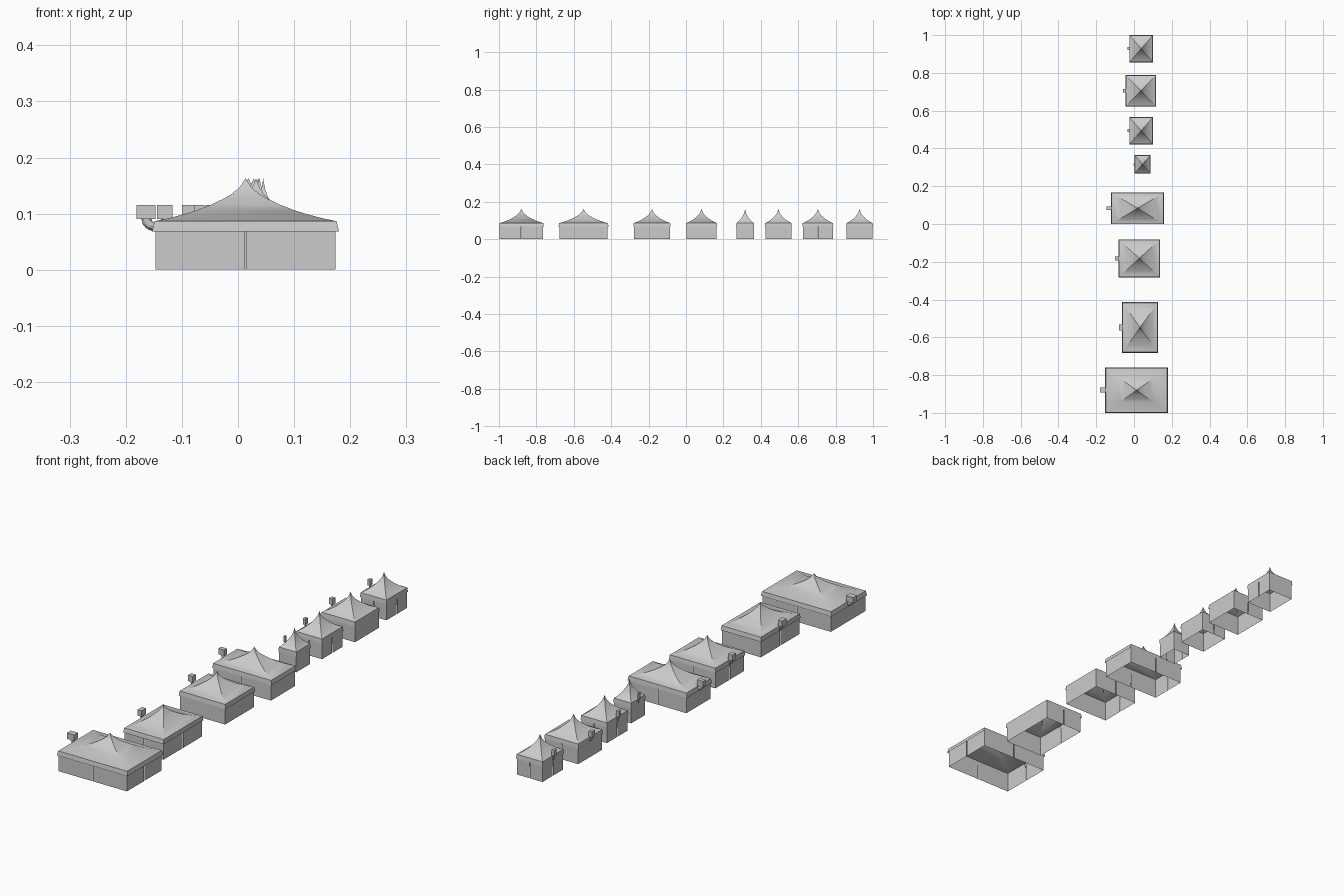
import bpy, math

if "Cube" in bpy.data.objects:
    bpy.data.objects.remove(bpy.data.objects["Cube"])

# centre x, centre y, half width, half depth of each tent in the row
TENTS = [
    (0.0134, -0.880, 0.1665, 0.120),
    (0.032, -0.548, 0.095, 0.134),
    (0.028, -0.182, 0.110, 0.100),
    (0.0185, 0.083, 0.140, 0.084),
    (0.045, 0.316, 0.042, 0.048),
    (0.038, 0.494, 0.0625, 0.072),
    (0.036, 0.705, 0.0805, 0.083),
    (0.038, 0.928, 0.0625, 0.072),
]
# (relative radius, height) profiles
ROOF = [(0.975, 0.0865), (0.84, 0.091), (0.68, 0.098), (0.53, 0.1055),
        (0.375, 0.1155), (0.23, 0.127), (0.15, 0.1345), (0.10, 0.141), (0.05, 0.149)]
CAP = [(0.13, 0.138), (0.085, 0.143), (0.045, 0.151), (0.002, 0.1625)]
VALANCE = [(1.0, 0.068), (0.975, 0.0865)]
WALL, WALL_TOP, SLIT = 0.965, 0.0865, 0.008


def make(name, verts, faces, tent, smooth=False):
    """Mesh in tent units (x, y relative to half size), scaled into place."""
    cx, cy, hx, hy = tent
    me = bpy.data.meshes.new(name)
    me.from_pydata([(cx + x * hx, cy + y * hy, z) for x, y, z in verts], [], faces)
    ob = bpy.data.objects.new(name, me)
    bpy.context.collection.objects.link(ob)
    if smooth:
        bpy.ops.object.select_all(action='DESELECT')
        bpy.context.view_layer.objects.active = ob
        ob.select_set(True)
        bpy.ops.object.shade_smooth_by_angle(angle=math.radians(30))
    return ob


def bridge(rings, n):
    return [(i * n + j, i * n + (j + 1) % n, (i + 1) * n + (j + 1) % n, (i + 1) * n + j)
            for i in range(rings - 1) for j in range(n)]


def square_loft(name, profile, tent, smooth=False):
    corners = [(-1, -1), (1, -1), (1, 1), (-1, 1)]
    verts = [(r * x, r * y, z) for r, z in profile for x, y in corners]
    return make(name, verts, bridge(len(profile), 4), tent, smooth)


def walls(name, tent):
    """Four sides, each two curtain panels parted by a thin slit."""
    verts, faces = [], []
    for k in range(4):
        c, s = round(math.cos(k * math.pi / 2)), round(math.sin(k * math.pi / 2))
        for a, b in ((-WALL, -SLIT), (SLIT, WALL)):
            n = len(verts)
            for u, z in ((a, 0), (b, 0), (b, WALL_TOP), (a, WALL_TOP)):
                verts.append((c * u + s * WALL, s * u - c * WALL, z))
            faces.append((n, n + 1, n + 2, n + 3))
    make(name, verts, faces, tent)


def box(name, x0, x1, y, z0, z1, tent):
    v = [(a, b, z) for z in (z0, z1) for a, b in ((x0, -y), (x1, -y), (x1, y), (x0, y))]
    make(name, v, bridge(2, 4) + [(3, 2, 1, 0), (4, 5, 6, 7)], tent)


def elbow(name, tent, steps=6, n=12):
    """Bent duct from under the air unit into the side wall."""
    verts = []
    for i in range(steps + 1):
        t = math.pi / 2 * i / steps
        for j in range(n):
            p = 2 * math.pi * j / n
            d = 0.62 + 0.34 * math.cos(p)
            verts.append((-0.96 - 0.16 * d * math.cos(t), 0.08 * math.sin(p),
                          0.0905 - 0.023 * d * math.sin(t)))
    make(name, verts, bridge(steps + 1, n), tent, True)


for i, tent in enumerate(TENTS, 1):
    walls(f"tent_{i}_walls", tent)
    square_loft(f"tent_{i}_valance", VALANCE, tent)
    square_loft(f"tent_{i}_roof", ROOF, tent, True)
    square_loft(f"tent_{i}_peak_cap", CAP, tent, True)
    box(f"tent_{i}_air_unit", -1.165, -0.965, 0.11, 0.09, 0.115, tent)
    elbow(f"tent_{i}_duct_elbow", tent)
